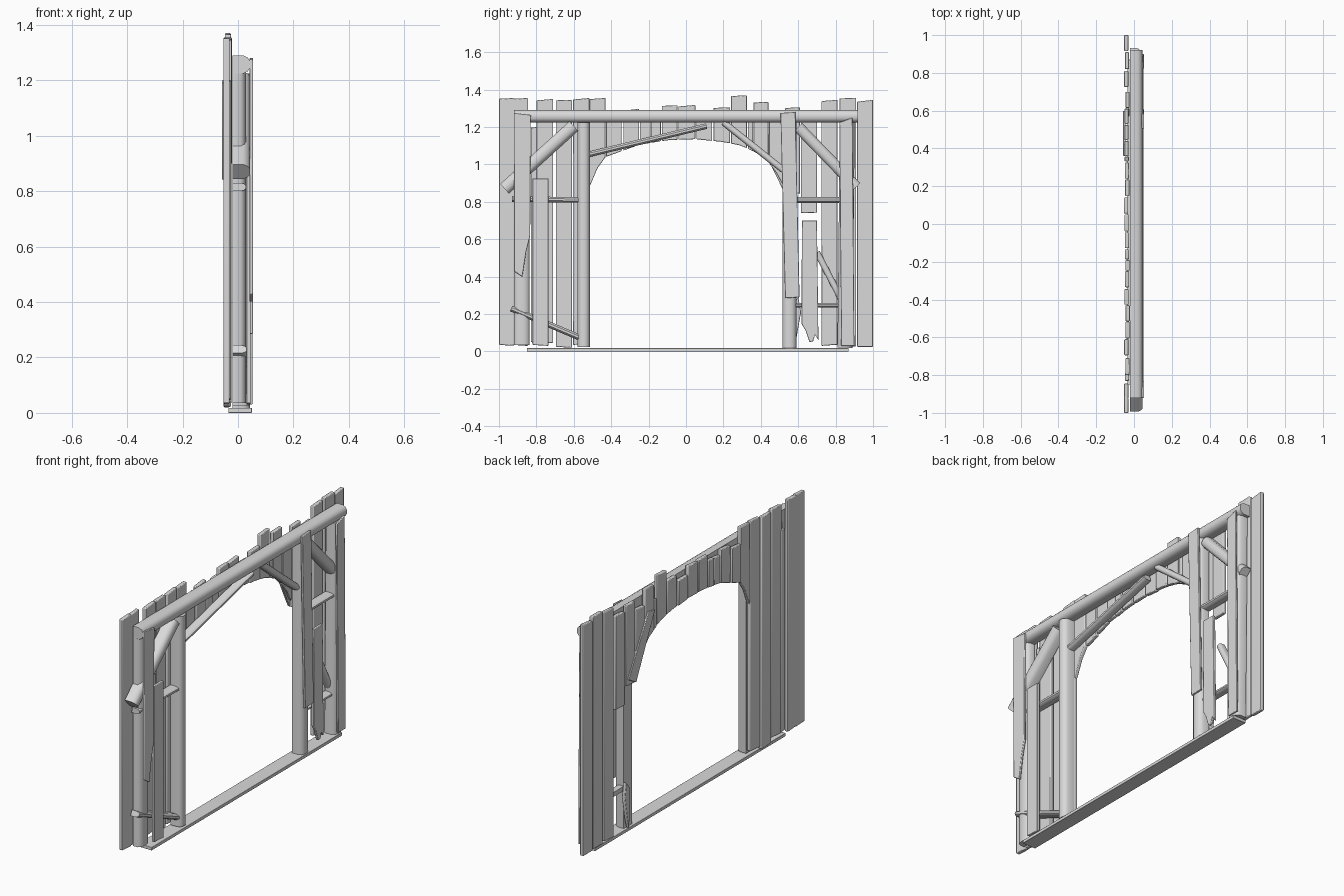
import bpy, bmesh, random
from mathutils import Vector

random.seed(4)
cube = bpy.data.objects.get("Cube")
if cube:
    bpy.data.objects.remove(cube)

wood = bpy.data.materials.new("pale_grey_wood")
wood.use_nodes = True
grey = (0.7, 0.7, 0.7, 1)
wood.diffuse_color = grey
wood.node_tree.nodes["Principled BSDF"].inputs["Base Color"].default_value = grey
parts = []


def prism(name, ring, offset, bevel=0):
    """Extrude a closed ring of points along an offset."""
    bm = bmesh.new()
    face = bm.faces.new([bm.verts.new(p) for p in ring])
    ext = bmesh.ops.extrude_face_region(bm, geom=[face])
    moved = [v for v in ext["geom"] if isinstance(v, bmesh.types.BMVert)]
    bmesh.ops.translate(bm, verts=moved, vec=offset)
    bmesh.ops.recalc_face_normals(bm, faces=bm.faces)
    mesh = bpy.data.meshes.new(name)
    bm.to_mesh(mesh)
    bm.free()
    mesh.materials.append(wood)
    ob = bpy.data.objects.new(name, mesh)
    bpy.context.collection.objects.link(ob)
    if bevel:
        mod = ob.modifiers.new("soft_edges", "BEVEL")
        mod.width = bevel
        mod.segments = 2
    parts.append(ob)
    return ob


def board(name, outline, x0, x1, bevel=0.003):
    """Flat board from a (y, z) outline."""
    return prism(name, [(x0, y, z) for y, z in outline], (x1 - x0, 0, 0), bevel)


SECTION = [(-.5, 0), (-.5, .6), (-.38, .85), (-.18, .98), (.18, .98),
           (.38, .85), (.5, .6), (.5, 0)]


def log(name, start, end, width, x0=-0.02, x1=0.045):
    """Half-round timber between two (y, z) points."""
    a, b = Vector((0, *start)), Vector((0, *end))
    side = (b - a).normalized().cross(Vector((1, 0, 0)))
    ring = [a + side * u * width + Vector((x0 + t * (x1 - x0), 0, 0))
            for u, t in SECTION]
    return prism(name, ring, b - a)


# Sill and top beam
board("sill", [(-.85, 0), (.87, 0), (.87, .018), (-.85, .018)], -0.035, 0.05, 0.002)
log("top_beam", (-.92, 1.257), (.92, 1.257), 0.066)

# Structural posts
log("left_inner_post", (-.547, .025), (-.547, 1.225), 0.066)
log("left_outer_post", (-.878, .035), (-.878, 1.225), 0.085, x1=0.03)
log("right_inner_post", (.553, .018), (.553, 1.225), 0.075)
log("right_outer_post", (.85, .02), (.862, 1.225), 0.08)

# Braces and rails
log("left_brace", (-.97, .87), (-.6, 1.205), 0.07)
log("right_brace", (.91, .88), (.6, 1.2), 0.06, x1=0.035)
log("long_arch_brace", (-.515, 1.055), (.11, 1.205), 0.03, x1=0.025)
log("short_arch_brace", (.2, 1.225), (.52, .97), 0.035, x1=0.025)
log("left_rail", (-.93, .815), (-.57, .81), 0.03, x1=0.03)
log("right_rail", (.58, .81), (.83, .81), 0.03, x1=0.03)
log("left_low_rail", (-.935, .23), (-.57, .075), 0.032, x1=0.032)
log("right_low_rail", (.58, .247), (.83, .247), 0.026, x1=0.025)
log("right_low_brace", (.70, .53), (.83, .28), 0.034, x1=0.015)

# Broken boards nailed on the outer face
board("left_broken_board", [(-.92, 1.275), (-.83, 1.265), (-.833, .62), (-.855, .53),
      (-.875, .40), (-.92, .43)], 0.041, 0.054)
board("left_short_board", [(-.82, .035), (-.735, .03), (-.735, .925), (-.82, .925)],
      0.03, 0.046)
board("right_broken_board", [(.505, 1.275), (.585, 1.28), (.607, .29), (.53, .285)],
      0.041, 0.054)
board("right_short_board", [(.62, .70), (.70, .70), (.708, .06), (.69, .09), (.68, .055),
      (.66, .05), (.64, .11), (.617, .15)], 0.03, 0.046)
board("right_outer_board", [(.82, 1.225), (.89, 1.25), (.90, .03), (.83, .03)],
      0.041, 0.052)
board("splinter", [(.575, .02), (.592, .08), (.615, .21), (.6, .29), (.57, .25)],
      -0.045, -0.025)

# Arch line followed by the lower ends of the cladding
ARCH = [(-.52, .87), (-.48, .97), (-.43, 1.04), (-.25, 1.105), (-.1, 1.13), (.05, 1.135),
        (.2, 1.12), (.3, 1.1), (.4, 1.05), (.47, .98), (.53, .87)]


def arch(y):
    for (ya, za), (yb, zb) in zip(ARCH, ARCH[1:]):
        if y <= yb:
            return za + (zb - za) * max(0, y - ya) / (yb - ya)
    return ARCH[-1][1]


def cladding(name, y0, y1, top, low=None):
    """Rear plank, straight at the foot or cut along the arch."""
    if low is None:
        foot = [(y, arch(y)) for y in (y1, (y0 + y1) / 2, y0)]
    else:
        foot = [(y1, low + random.uniform(-.008, .008)), (y0, low)]
    x = -0.048 + random.uniform(-.005, .005)
    head = [(y0, top - random.uniform(0, .01)), (y1, top)]
    board(name, head + foot, x, x + 0.022, 0.004)


# Full-height side cladding
for i, (y0, y1, top, low) in enumerate([
        (-1, -.92, 1.355, .035), (-.925, -.845, 1.355, .035), (-.8, -.71, 1.35, .04),
        (-.83, -.79, 1.2, .05), (-.695, -.61, 1.345, .025), (-.605, -.517, 1.355, .035),
        (.53, .61, 1.305, .84), (.615, .70, 1.28, .74), (.725, .81, 1.345, .03),
        (.82, .91, 1.355, .025), (.915, 1.0, 1.345, .025)]):
    cladding(f"side_plank_{i + 1}", y0, y1, top, low)

# Short planks above the opening
for i, (y0, y1, top) in enumerate([
        (-.515, -.43, 1.355), (-.427, -.345, 1.27), (-.335, -.25, 1.297),
        (-.247, -.19, 1.27), (-.187, -.135, 1.28), (-.128, -.045, 1.315),
        (-.04, .05, 1.318), (.055, .14, 1.27), (.147, .235, 1.305),
        (.24, .325, 1.37), (.332, .358, 1.25), (.36, .44, 1.335), (.445, .525, 1.25)]):
    cladding(f"arch_plank_{i + 1}", y0, y1, top)

# Slanted plank across the arch corner, on the rear
board("rear_corner_plank", [(.36, 1.19), (.42, 1.20), (.60, .88), (.53, .84)], -0.058, -0.044)

# Smooth rounded timber, crisp edges
bpy.ops.object.select_all(action="DESELECT")
for ob in parts:
    ob.select_set(True)
bpy.context.view_layer.objects.active = parts[0]
bpy.ops.object.shade_smooth_by_angle(angle=0.7)
